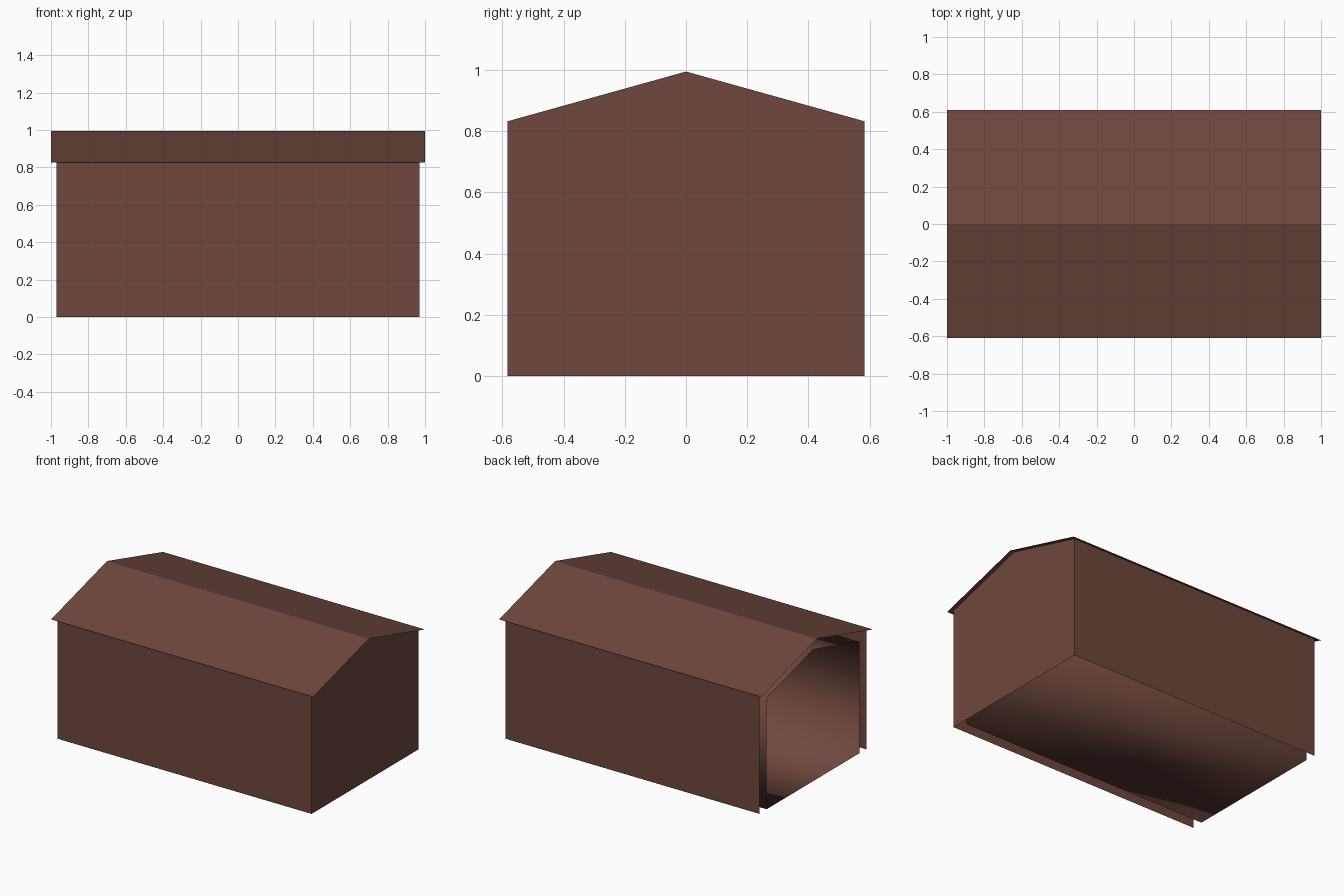
import bpy

if "Cube" in bpy.data.objects:
    bpy.data.objects.remove(bpy.data.objects["Cube"])

brown = bpy.data.materials.new("red_brown")
brown.diffuse_color = (0.156, 0.063, 0.048, 1.0)
brown.use_nodes = True
brown.node_tree.nodes["Principled BSDF"].inputs["Base Color"].default_value = brown.diffuse_color


def make(name, verts, faces, smooth=False):
    mesh = bpy.data.meshes.new(name)
    mesh.from_pydata(verts, [], faces)
    mesh.materials.append(brown)
    for p in mesh.polygons:
        p.use_smooth = smooth
    mesh.update()
    obj = bpy.data.objects.new(name, mesh)
    bpy.context.collection.objects.link(obj)
    return obj


def sweep(name, profile, x0, x1, closed=False, end_cap=False, smooth=False):
    """Run a y-z profile along x, optionally closing the loop and the +x end."""
    n = len(profile)
    verts = [(x, y, z) for x in (x0, x1) for y, z in profile]
    faces = []
    for i in range(n if closed else n - 1):
        j = (i + 1) % n
        faces.append((i, j, n + j, n + i))
    if end_cap:
        faces.append(tuple(range(n, 2 * n)))
    return make(name, verts, faces, smooth)


RIDGE, EAVE, ROOF_Y = 0.995, 0.825, 0.61
WALL_X, WALL_Y = 0.97, 0.583
GAP = 0.077


def roof_z(y):
    return RIDGE - (RIDGE - EAVE) * abs(y) / ROOF_Y


# Thin pitched roof with overhang
sweep("roof", [(ROOF_Y, EAVE), (0, RIDGE), (-ROOF_Y, EAVE)][::-1], -1, 1)

# Long side walls, single skin
top = roof_z(WALL_Y)
for name, s in (("front_wall", -1), ("back_wall", 1)):
    sweep(name, [(s * WALL_Y, 0), (s * WALL_Y, top)][::s], -WALL_X, WALL_X)

# Closed gable on the right; the left end stays open
gable = [(-WALL_Y, 0), (WALL_Y, 0), (WALL_Y, top), (0, RIDGE), (-WALL_Y, top)]
make("gable_wall", [(WALL_X, y, z) for y, z in gable], [tuple(range(5))])

# Smooth inner lining with floor and ceiling, open at the left
yi = WALL_Y - GAP
zi = roof_z(yi) - 0.083
lining = [(-yi, 0.003), (yi, 0.003), (yi, zi), (0, RIDGE - 0.083), (-yi, zi)]
sweep("inner_lining", lining, -WALL_X, WALL_X - 0.04,
      closed=True, end_cap=True, smooth=True)
